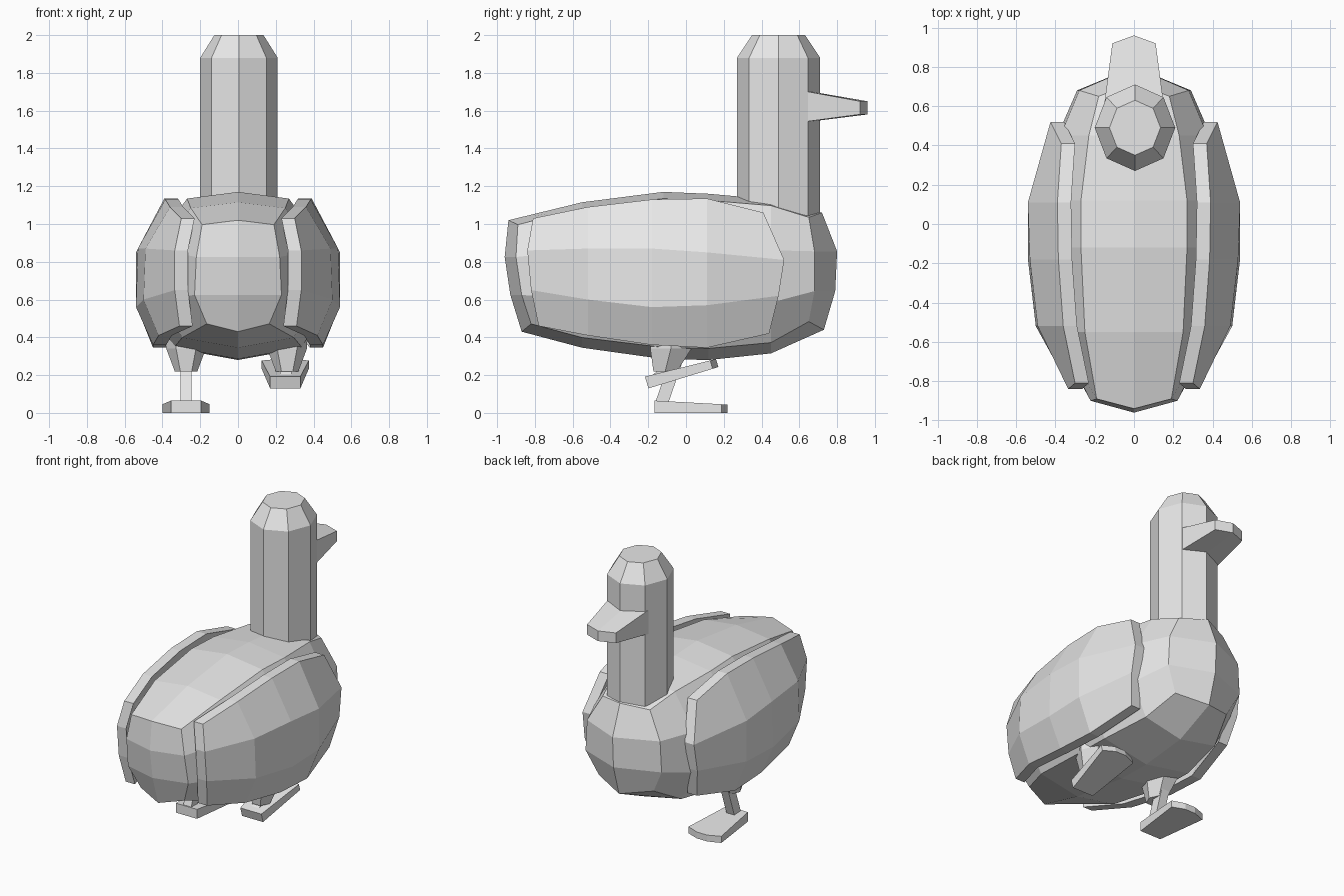
import bpy, bmesh, math
from mathutils import Matrix, Vector

if "Cube" in bpy.data.objects:
    bpy.data.objects.remove(bpy.data.objects["Cube"], do_unlink=True)

GREY = (0.8, 0.8, 0.8, 1)
mat = bpy.data.materials.new("plain_grey")
mat.use_nodes = True
mat.diffuse_color = GREY
mat.node_tree.nodes["Principled BSDF"].inputs["Base Color"].default_value = GREY


def build(name, verts, faces, mirror=False):
    bm = bmesh.new()
    vs = [bm.verts.new(v) for v in verts]
    for f in faces:
        bm.faces.new([vs[i] for i in f])
    bmesh.ops.recalc_face_normals(bm, faces=bm.faces)
    mesh = bpy.data.meshes.new(name)
    bm.to_mesh(mesh)
    bm.free()
    mesh.materials.append(mat)
    ob = bpy.data.objects.new(name, mesh)
    bpy.context.collection.objects.link(ob)
    if mirror:
        mod = ob.modifiers.new("mirror", 'MIRROR')
        mod.merge_threshold = 0.001
    return ob


def loft(name, rings, strip_caps=False, mirror=False):
    """Closed skin through rings of equal size."""
    n, last = len(rings[0]), (len(rings) - 1) * len(rings[0])
    faces = [(r * n + i, r * n + (i + 1) % n, (r + 1) * n + (i + 1) % n, (r + 1) * n + i)
             for r in range(len(rings) - 1) for i in range(n)]
    for base in (0, last):
        if strip_caps:
            faces += [(base + i, base + i + 1, base + n - 2 - i, base + n - 1 - i)
                      for i in range(n // 2 - 1)]
        else:
            faces.append(tuple(range(base, base + n)))
    return build(name, [v for ring in rings for v in ring], faces, mirror)


def polygon(x, y, z, rx, ry, sides, turn=0):
    angles = [turn + math.tau * i / sides for i in range(sides)]
    return [(x + rx * math.cos(a), y + ry * math.sin(a), z) for a in angles]


# Body: half rings from back ridge to keel, mirrored
stations = [  # y, half width, shoulder x, bottom z, top z
    (-0.87, 0.23, 0.19, 0.43, 1.02), (-0.55, 0.41, 0.25, 0.345, 1.115),
    (-0.12, 0.47, 0.27, 0.285, 1.17), (0.12, 0.47, 0.27, 0.28, 1.16),
    (0.45, 0.39, 0.23, 0.315, 1.13), (0.66, 0.29, 0.18, 0.44, 1.06)]
heights = (1, 0.96, 0.67, 0.33, 0.07, 0)
tail_shift = (-0.07, -0.02, -0.03, 0, 0.05, 0)
chest_shift = (0.06, -0.01, 0.02, 0.02, -0.01, 0.07)
verts, n, ends = [], len(heights), len(stations) - 1
for s, (y, w, top, low, high) in enumerate(stations):
    shift = tail_shift if s == 0 else chest_shift if s == ends else (0,) * n
    xs = (0, top, w * 0.96, w, w * 0.72, 0)
    verts += [(x, y + d, low + h * (high - low)) for x, d, h in zip(xs, shift, heights)]
faces = [(s * n + i, s * n + i + 1, s * n + n + i + 1, s * n + n + i)
         for s in range(ends) for i in range(n - 1)]
for base, upper, lower in ((0, -0.96, -0.93), (ends * n, 0.8, 0.79)):
    c = len(verts)
    verts += [(0, upper, verts[base + 2][2]), (0, lower, verts[base + 3][2])]
    faces += [(base, base + 1, base + 2, c), (c, base + 2, base + 3, c + 1),
              (c + 1, base + 3, base + 4, base + 5)]
build("body", verts, faces, mirror=True)

# Folded wings: curved shells over both flanks
columns = [  # y, x and z of four points from bottom to top
    ((-0.78, -0.82, -0.84, -0.81), (0.31, 0.335, 0.335, 0.30), (0.46, 0.65, 0.86, 1.03)),
    ((-0.52,) * 4, (0.42, 0.50, 0.49, 0.36), (0.41, 0.60, 0.87, 1.09)),
    ((-0.18,) * 4, (0.45, 0.54, 0.53, 0.385), (0.36, 0.56, 0.87, 1.13)),
    ((0.11,) * 4, (0.45, 0.54, 0.54, 0.39), (0.345, 0.57, 0.85, 1.135)),
    ((0.44, 0.49, 0.52, 0.41), (0.39, 0.43, 0.425, 0.37), (0.42, 0.62, 0.81, 1.06))]
rings = []
for col in columns:
    outer = list(zip(col[1], col[0], col[2]))
    rings.append(outer + [(x - 0.07, y, z) for x, y, z in reversed(outer)])
loft("wings", rings, strip_caps=True, mirror=True)

# Neck and head: octagonal column with bevelled crown
loft("neck_and_head", [polygon(0.005, 0.49, z, rx, ry, 8, math.pi / 2)
                       for z, rx, ry in ((1.03, 0.205, 0.22), (1.88, 0.205, 0.22),
                                         (2.0, 0.13, 0.14))])

# Beak: flat wedge with a blunt pointed tip
beak = []
for low, high, y, w, point in ((1.54, 1.705, 0.62, 0.15, 0.02), (1.58, 1.65, 0.92, 0.11, 0.04)):
    beak.append([(-w, y, low), (0, y + point, low), (w, y, low),
                 (w, y, high), (0, y + point, high), (-w, y, high)])
loft("beak", beak, strip_caps=True)


# Legs: thigh, shin and webbed foot; one stands, the other is lifted
def leg(side, x, ankle, tilt):
    loft(side + "_thigh", [polygon(x, y, z, r, r * 1.2, 6)
                           for y, z, r in ((-0.07, 0.45, 0.11), (-0.08, 0.34, 0.105),
                                           (-0.11, 0.22, 0.06))])
    ax, ay, az = ankle
    loft(side + "_shin", [[(px + i * 0.03, py + j * 0.035, pz)
                           for i, j in ((-1, -1), (1, -1), (1, 1), (-1, 1))]
                          for px, py, pz in ((x, -0.05, 0.28), (ax, ay, az))])
    plan = [(-0.08, -0.035), (0.08, -0.035), (0.125, 0.32), (0.04, 0.352),
            (-0.04, 0.352), (-0.125, 0.32)]
    foot = [[(px, py, 0) for px, py in plan],
            [(px, py, 0.065 - 0.06 * max(py, 0)) for px, py in plan]]
    turn = Matrix.Rotation(tilt, 4, 'X')
    place = Matrix.Translation(Vector((ax, ay, az - 0.04)))
    loft(side + "_foot", [[place @ turn @ Vector(v) for v in ring] for ring in foot])


leg("right", -0.275, (-0.275, -0.133, 0.04), 0)
leg("left", 0.26, (0.25, -0.165, 0.18), math.radians(17))
